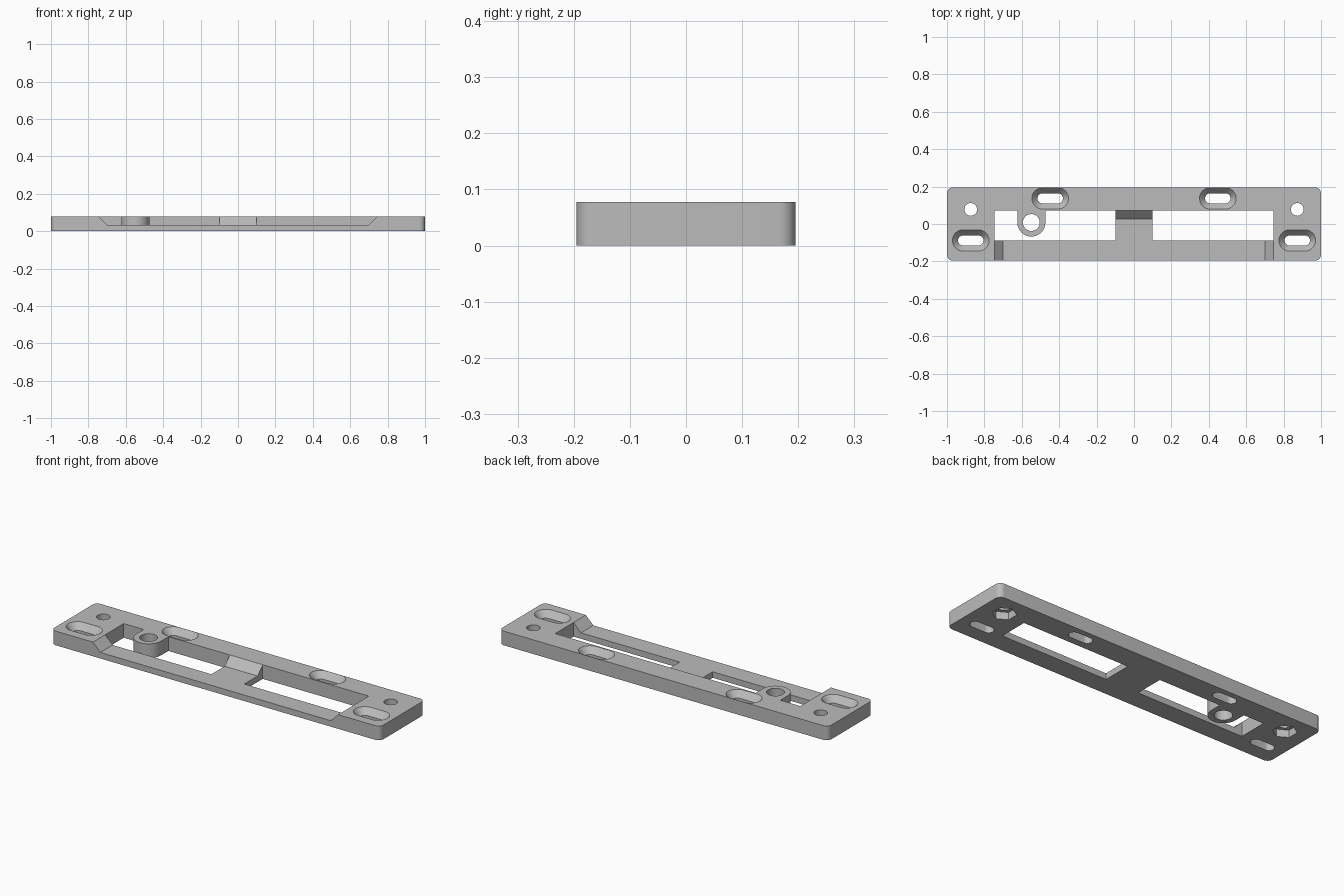
import bpy, bmesh, math

if "Cube" in bpy.data.objects:
    bpy.data.objects.remove(bpy.data.objects["Cube"])

H = 0.078          # plate thickness
LOW = 0.033        # lowered front rail height
HALF_Y = 0.195

grey = bpy.data.materials.new("plain grey")
grey.diffuse_color = (0.5, 0.5, 0.5, 1)
grey.use_nodes = True
grey.node_tree.nodes["Principled BSDF"].inputs["Base Color"].default_value = grey.diffuse_color


def loft(name, rings):
    """Closed solid through matching rings of 3D points."""
    bm = bmesh.new()
    loops = [[bm.verts.new(p) for p in r] for r in rings]
    n = len(loops[0])
    for a, b in zip(loops, loops[1:]):
        for i in range(n):
            j = (i + 1) % n
            bm.faces.new((a[i], a[j], b[j], b[i]))
    bm.faces.new(loops[0][::-1])
    bm.faces.new(loops[-1])
    bmesh.ops.recalc_face_normals(bm, faces=bm.faces)
    me = bpy.data.meshes.new(name)
    bm.to_mesh(me)
    bm.free()
    me.materials.append(grey)
    ob = bpy.data.objects.new(name, me)
    bpy.context.collection.objects.link(ob)
    return ob


def prism(name, pts, z0, z1):
    return loft(name, [[(x, y, z) for x, y in pts] for z in (z0, z1)])


def arc(cx, cy, r, a0, a1, n):
    return [(cx + r * math.cos(math.radians(a0 + (a1 - a0) * i / n)),
             cy + r * math.sin(math.radians(a0 + (a1 - a0) * i / n)))
            for i in range(n + 1)]


def circle(cx, cy, r, n, start=0):
    return arc(cx, cy, r, start, start + 360, n)[:-1]


def rect(x0, x1, y0, y1):
    return [(x0, y0), (x1, y0), (x1, y1), (x0, y1)]


def slot(cx, cy, r, half=0.041):
    return arc(cx + half, cy, r, -90, 90, 16) + arc(cx - half, cy, r, 90, 270, 16)


# Main plate with rounded corners
R = 0.03
outline = []
for sx, sy, a in ((1, 1, 0), (-1, 1, 90), (-1, -1, 180), (1, -1, 270)):
    outline += arc(sx * (1 - R), sy * (HALF_Y - R), R, a, a + 90, 8)
plate = prism("mounting_plate", outline, 0, H)


def combine(tool, op="DIFFERENCE"):
    tool.hide_render = True
    mod = plate.modifiers.new(op.lower(), "BOOLEAN")
    mod.operation, mod.solver, mod.object = op, "EXACT", tool
    bpy.context.view_layer.objects.active = plate
    bpy.ops.object.modifier_apply(modifier=mod.name)
    bpy.data.objects.remove(tool)


# Two windows either side of the bridge
for s in (-1, 1):
    x0, x1 = sorted((s * 0.1, s * 0.745))
    combine(prism("window_cutter", rect(x0, x1, -0.088, 0.072), -0.1, 0.2))

# Lowered front rail with sloped ends
E = 0.03
rail = [(-0.745 - E, H + E), (-0.70, LOW), (0.70, LOW), (0.745 + E, H + E)]
combine(loft("rail_cutter", [[(x, y, z) for x, z in rail] for y in (-0.3, -0.05)]))

# Lowered bridge with sloped back
bridge = [(-0.12, LOW), (0.027, LOW), (0.072 + E, H + E), (-0.12, H + E)]
combine(loft("bridge_cutter", [[(x, y, z) for y, z in bridge] for x in (-0.14, 0.14)]))

# Screw boss joined to the back rail
BX, BY, BR = -0.549, 0.008, 0.075
boss = arc(BX, BY, BR, 180, 360, 28) + [(BX + BR, 0.09), (BX - BR, 0.09)]
combine(prism("boss", boss, 0, H), "UNION")
combine(prism("boss_hole_cutter", circle(BX, BY, 0.045, 40), -0.1, 0.2))

# Countersunk slots, and round holes with hexagonal nut pockets below
for s in (-1, 1):
    for cx, cy in ((s * 0.448, 0.137), (s * 0.873, -0.088)):
        levels = ((0.027, -0.05), (0.027, H - 0.034), (0.057, H), (0.057, H + 0.05))
        combine(loft("slot_cutter",
                     [[(x, y, z) for x, y in slot(cx, cy, r)] for r, z in levels]))
    combine(prism("hole_cutter", circle(s * 0.873, 0.078, 0.034, 32), -0.1, 0.2))
    combine(prism("nut_cutter", circle(s * 0.873, 0.078, 0.06, 6, 30), -0.1, 0.04))

bpy.ops.object.select_all(action="DESELECT")
plate.select_set(True)
bpy.context.view_layer.objects.active = plate
bpy.ops.object.shade_smooth_by_angle(angle=math.radians(25))
